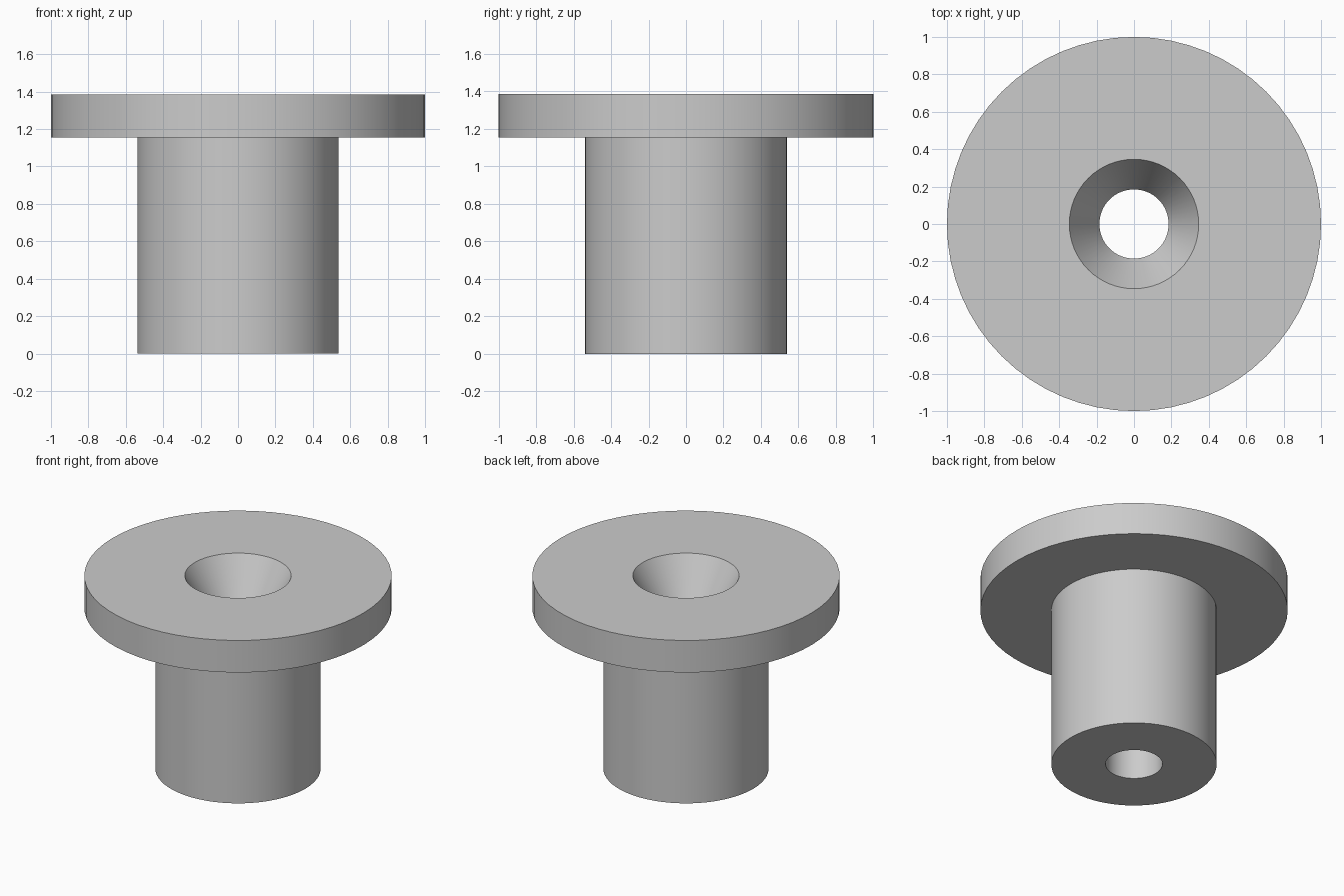
import bpy
import bmesh
import math

SEGMENTS = 64

cube = bpy.data.objects.get("Cube")
if cube:
    bpy.data.objects.remove(cube, do_unlink=True)

# Plain grey material
grey = bpy.data.materials.new("plain_grey")
grey.use_nodes = True
colour = (0.6, 0.6, 0.6, 1)
grey.diffuse_color = colour
grey.node_tree.nodes["Principled BSDF"].inputs["Base Color"].default_value = colour

# Dimensions
height, flange_bottom, sink_bottom = 1.385, 1.155, 1.105
flange_r, body_r, bore_r, sink_r = 1.0, 0.538, 0.185, 0.346

# Closed half section: body, flange, countersink, through bore
profile = [
    (bore_r, 0), (body_r, 0),
    (body_r, flange_bottom), (flange_r, flange_bottom),
    (flange_r, height), (sink_r, height),
    (bore_r, sink_bottom),
]

# Revolve the section around the vertical axis
bm = bmesh.new()
verts = [bm.verts.new((r, 0, z)) for r, z in profile]
edges = [bm.edges.new((a, b)) for a, b in zip(verts, verts[1:] + verts[:1])]
bmesh.ops.spin(bm, geom=verts + edges, cent=(0, 0, 0), axis=(0, 0, 1),
               angle=math.tau, steps=SEGMENTS, use_merge=True)
bmesh.ops.remove_doubles(bm, verts=bm.verts[:], dist=0.0001)
bmesh.ops.recalc_face_normals(bm, faces=bm.faces[:])
mesh = bpy.data.meshes.new("flanged_bushing")
bm.to_mesh(mesh)
bm.free()
mesh.materials.append(grey)

bushing = bpy.data.objects.new("flanged_bushing", mesh)
bpy.context.collection.objects.link(bushing)

# Smooth round walls with crisp rims
bpy.ops.object.select_all(action='DESELECT')
bushing.select_set(True)
bpy.context.view_layer.objects.active = bushing
bpy.ops.object.shade_smooth_by_angle(angle=math.radians(20))
